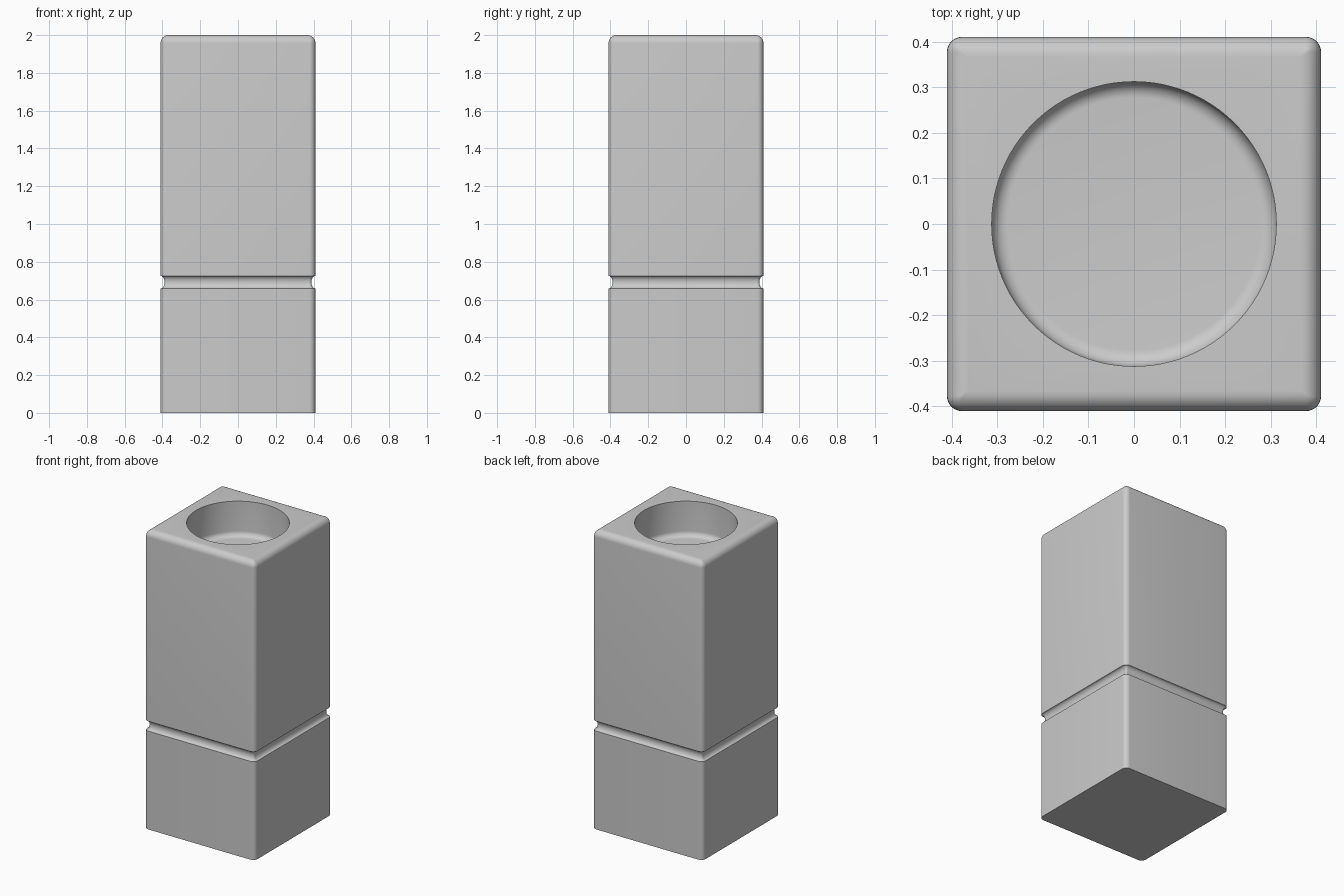
import bpy, bmesh, math

if "Cube" in bpy.data.objects:
    bpy.data.objects.remove(bpy.data.objects["Cube"])

HALF, CORNER, H = 0.41, 0.033, 2.0
TOP_R = 0.043
GROOVE_Z, GROOVE_H, GROOVE_D = 0.692, 0.033, 0.022
HOLE_R, HOLE_D, HOLE_F = 0.312, 0.235, 0.035


def square_ring(inset, z, seg=8):
    h = HALF - inset
    r = max(CORNER - inset, 0.003)
    pts = []
    for k in range(4):
        a0 = k * math.pi / 2
        sx, sy = [(1, 1), (-1, 1), (-1, -1), (1, -1)][k]
        for i in range(seg + 1):
            a = a0 + i / seg * math.pi / 2
            pts.append((sx * (h - r) + r * math.cos(a), sy * (h - r) + r * math.sin(a), z))
    return pts


def circle_ring(r, z, seg=96):
    return [(r * math.cos(2 * math.pi * i / seg), r * math.sin(2 * math.pi * i / seg), z)
            for i in range(seg)]


def loft(name, rings):
    bm = bmesh.new()
    loops = [[bm.verts.new(p) for p in ring] for ring in rings]
    n = len(loops[0])
    for a, b in zip(loops, loops[1:]):
        for i in range(n):
            j = (i + 1) % n
            bm.faces.new((a[i], a[j], b[j], b[i]))
    bm.faces.new(loops[0][::-1])
    bm.faces.new(loops[-1])
    bmesh.ops.recalc_face_normals(bm, faces=bm.faces)
    mesh = bpy.data.meshes.new(name)
    bm.to_mesh(mesh)
    bm.free()
    ob = bpy.data.objects.new(name, mesh)
    bpy.context.collection.objects.link(ob)
    return ob


# Square post: inset/height profile with round groove and rounded top edge
profile = [(0, 0)]
for i in range(13):
    t = math.pi * i / 12
    profile.append((GROOVE_D * math.sin(t), GROOVE_Z - GROOVE_H * math.cos(t)))
for i in range(9):
    t = math.pi / 2 * i / 8
    profile.append((TOP_R * (1 - math.cos(t)), H - TOP_R + TOP_R * math.sin(t)))
post = loft("square_post", [square_ring(d, z) for d, z in profile])

# Round recess in the top, with a filleted floor
floor = H - HOLE_D
rings = []
for i in range(9):
    t = math.pi / 2 * i / 8
    rings.append(circle_ring(HOLE_R - HOLE_F + HOLE_F * math.sin(t),
                             floor + HOLE_F * (1 - math.cos(t))))
rings.append(circle_ring(HOLE_R, H + 0.2))
cutter = loft("recess_cutter", rings)
cutter.hide_render = True

mod = post.modifiers.new("recess", 'BOOLEAN')
mod.operation = 'DIFFERENCE'
mod.solver = 'EXACT'
mod.object = cutter
bpy.context.view_layer.objects.active = post
post.select_set(True)
bpy.ops.object.modifier_apply(modifier=mod.name)
bpy.data.objects.remove(cutter)
bpy.ops.object.shade_smooth_by_angle(angle=math.radians(35))
